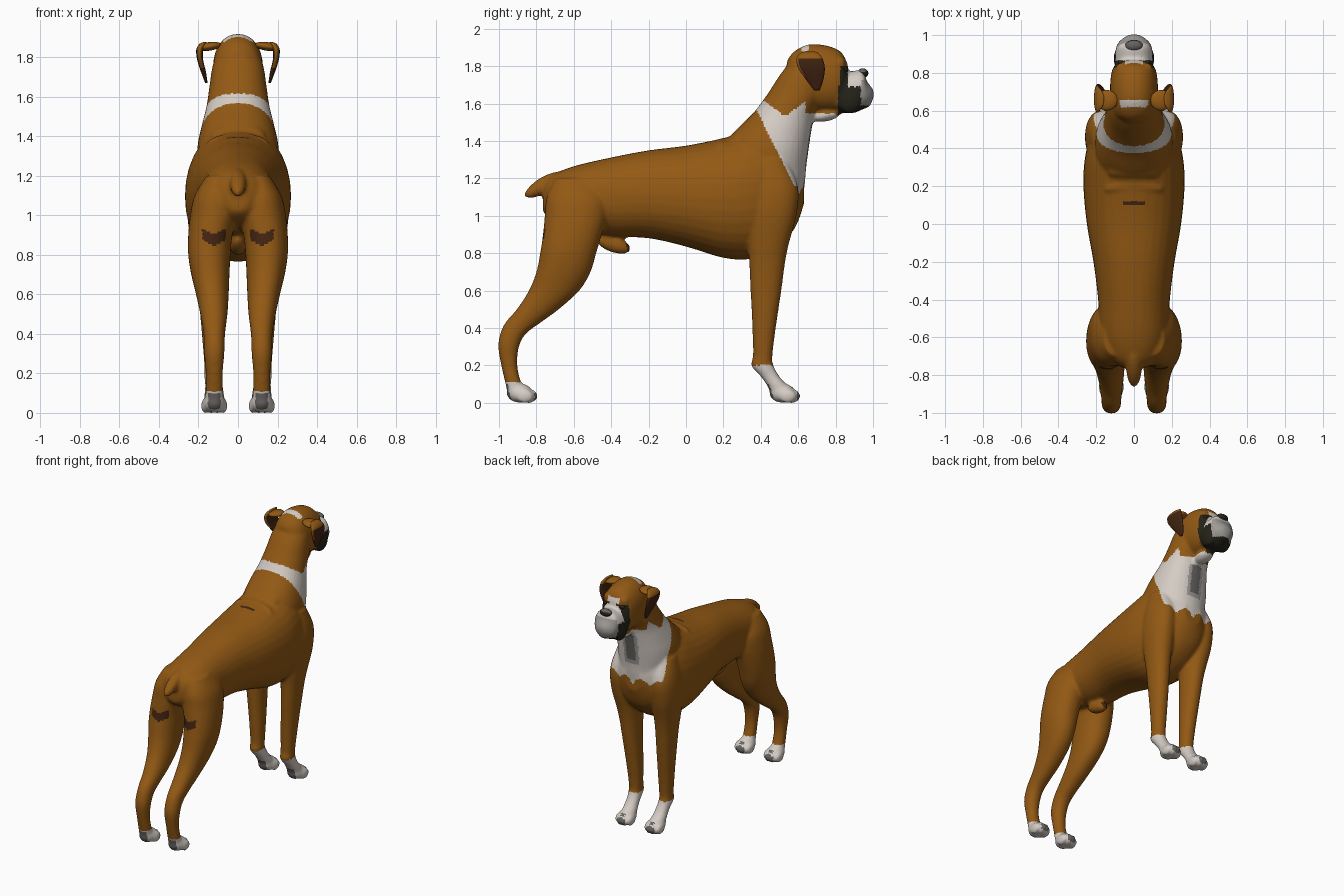
import bpy, bmesh, math
from mathutils import Matrix, Vector

def mat(name, c):
    m = bpy.data.materials.new(name)
    m.diffuse_color = (*c, 1)
    return m

MATS = [mat("fawn coat", (0.29, 0.10, 0.007)), mat("white fur", (0.66, 0.60, 0.55)),
        mat("dark brown", (0.055, 0.018, 0.006)), mat("black mask", (0.018, 0.017, 0.010)),
        mat("grey fur", (0.13, 0.125, 0.12)), mat("light grey fur", (0.34, 0.32, 0.30))]
FAWN, WHITE, BROWN, BLACK, GREY, LIGHT = range(6)

def spline(rows, n=4):
    """Smooth the section table with a Catmull-Rom curve."""
    out = []
    for i in range(len(rows) - 1):
        p = [rows[max(0, min(len(rows) - 1, i + k))] for k in (-1, 0, 1, 2)]
        for s in range(n):
            t = s / n
            out.append([0.5 * (2 * b + (c - a) * t + (2 * a - 5 * b + 4 * c - d) * t * t
                               + (3 * b - a - 3 * c + d) * t ** 3) for a, b, c, d in zip(*p)])
    return out + [list(rows[-1])]

def loft(bm, rows, axis, side=1, seg=32):
    """Oval sections; row = position, low edge, high edge, x centre, half width."""
    rings = []
    for t, lo, hi, xc, hx in spline(rows):
        ring = []
        for k in range(seg):
            a = 2 * math.pi * k / seg
            c, s = math.cos(a), math.sin(a)
            x = side * (xc + hx * math.copysign(abs(c) ** 0.92, c))
            v = (lo + hi) / 2 + (hi - lo) / 2 * math.copysign(abs(s) ** 0.92, s)
            ring.append(bm.verts.new((x, t, v) if axis == 'y' else (x, v, t)))
        rings.append(ring)
    for r, q in zip(rings, rings[1:]):
        for k in range(seg):
            bm.faces.new((r[k], r[(k + 1) % seg], q[(k + 1) % seg], q[k]))
    bm.faces.new(rings[0][::-1])
    bm.faces.new(rings[-1])

def ball(bm, loc, r, tilt=0, tilt_y=0):
    M = (Matrix.Translation(loc) @ Matrix.Rotation(tilt, 4, 'X')
         @ Matrix.Rotation(tilt_y, 4, 'Y') @ Matrix.Diagonal((*r, 1)))
    bmesh.ops.create_uvsphere(bm, u_segments=20, v_segments=12, radius=1, matrix=M)

def finish(bm, name, rule, voxel=None):
    bmesh.ops.recalc_face_normals(bm, faces=bm.faces[:])
    me = bpy.data.meshes.new(name)
    bm.to_mesh(me)
    bm.free()
    ob = bpy.data.objects.new(name, me)
    bpy.context.collection.objects.link(ob)
    if voxel:  # fuse the overlapping volumes into one skin
        m = ob.modifiers.new("fuse", 'REMESH')
        m.mode, m.voxel_size = 'VOXEL', voxel
        m = ob.modifiers.new("soften", 'SMOOTH')
        m.factor, m.iterations = 0.5, 7
        dg = bpy.context.evaluated_depsgraph_get()
        me = bpy.data.meshes.new_from_object(ob.evaluated_get(dg))
        ob.modifiers.clear()
        ob.data = me
    me.materials.clear()
    for m in MATS:
        me.materials.append(m)
    for p in me.polygons:
        p.use_smooth = True
        p.material_index = rule(p.center, p.normal)
    return ob

bm = bmesh.new()
# torso
loft(bm, [(-.765, 1.02, 1.16, 0, .05), (-.72, .98, 1.215, 0, .12), (-.6, .93, 1.265, 0, .175),
          (-.4, .89, 1.312, 0, .19), (-.2, .88, 1.35, 0, .215), (0, .835, 1.375, 0, .25),
          (.2, .775, 1.415, 0, .268), (.35, .77, 1.45, 0, .26), (.48, .83, 1.43, 0, .225),
          (.58, .93, 1.36, 0, .16), (.63, 1.06, 1.25, 0, .07)], 'y')
# neck and chest front
loft(bm, [(1.02, .38, .59, 0, .10), (1.13, .30, .63, 0, .16), (1.25, .2, .642, 0, .20),
          (1.35, .2, .655, 0, .205), (1.45, .26, .67, 0, .185), (1.55, .36, .69, 0, .16),
          (1.65, .435, .74, 0, .145), (1.75, .50, .75, 0, .13), (1.84, .57, .75, 0, .10)], 'z')
# skin folds over the withers
ball(bm, (0, .27, 1.40), (.14, .04, .07), -.5)
ball(bm, (0, .18, 1.36), (.16, .03, .06), -.4)
# skull
loft(bm, [(.54, 1.68, 1.83, 0, .05), (.58, 1.62, 1.88, 0, .105), (.66, 1.57, 1.917, 0, .125),
          (.76, 1.56, 1.908, 0, .125), (.83, 1.58, 1.875, 0, .11), (.865, 1.64, 1.81, 0, .07)], 'y')
# muzzle, chin and throat skin
loft(bm, [(.78, 1.57, 1.74, 0, .09), (.84, 1.55, 1.76, 0, .10), (.90, 1.55, 1.775, 0, .10),
          (.945, 1.57, 1.775, 0, .092), (.967, 1.585, 1.72, 0, .078), (.99, 1.605, 1.69, 0, .05),
          (1.003, 1.63, 1.67, 0, .025)], 'y')
ball(bm, (0, .94, 1.615), (.065, .055, .045))
ball(bm, (0, .75, 1.54), (.055, .08, .035), .2)
# tail stump and sheath
ball(bm, (0, -.76, 1.165), (.042, .12, .042), .55)
ball(bm, (0, -.39, .85), (.042, .10, .045), -.35)

for s in (-1, 1):
    # flews and brows
    ball(bm, (s * .066, .875, 1.625), (.042, .07, .08))
    ball(bm, (s * .06, .825, 1.82), (.04, .03, .03))
    # front leg
    loft(bm, [(1.30, .36, .54, .14, .08), (1.15, .33, .60, .165, .09), (1.0, .32, .59, .165, .092),
              (.85, .33, .55, .155, .08), (.75, .338, .53, .148, .07), (.6, .345, .51, .14, .061),
              (.4, .355, .48, .13, .053), (.25, .358, .462, .125, .046), (.2, .348, .468, .125, .046),
              (.14, .40, .50, .122, .045), (.08, .44, .55, .12, .05), (.02, .46, .56, .12, .045)], 'z', s)
    # rear leg
    loft(bm, [(1.2, -.7, -.5, .09, .07), (1.1, -.745, -.42, .11, .11), (1.0, -.755, -.42, .122, .12),
              (.9, -.765, -.45, .14, .112), (.8, -.78, -.48, .145, .107), (.7, -.8, -.51, .14, .097),
              (.6, -.84, -.57, .13, .083), (.5, -.905, -.68, .122, .069), (.43, -.965, -.775, .12, .058),
              (.37, -.993, -.855, .12, .053), (.3, -1.004, -.893, .12, .051), (.2, -.988, -.902, .12, .043),
              (.1, -.965, -.88, .12, .045), (.03, -.95, -.86, .12, .045)], 'z', s)
    # paws with four toes
    for y in (.515, -.89):
        ball(bm, (s * .12, y, .052), (.058, .07, .052))
        for k, dx in enumerate((-.046, -.016, .016, .046)):
            back = .022 if k in (0, 3) else 0
            ball(bm, (s * (.12 + dx), y + .05 - back, .036), (.021, .048, .038))

def coat(c, n):
    x, y, z = abs(c.x), c.y, c.z
    # socks and toe patches
    if (y > .2 and z < .2) or (y < -.7 and z < .11):
        if abs(x - .12) < .032 and z < .1 and abs(n.y) > .6:
            return GREY
        return WHITE
    # dark patches behind the thighs and on the back
    if y < -.7 and abs(z - .875 - .5 * abs(x - .12)) < .03 and abs(x - .12) < .06 and n.y < -.3:
        return BROWN
    if abs(y - .11) < .01 and x < .06 and z > 1.3:
        return BROWN
    if y > -.36 and y < -.2 and z < .85 and x < .05 and n.y > .5:
        return BROWN
    # nape band
    if .62 < y < .66 and x < .075 and z > 1.86:
        return WHITE
    # muzzle and mask
    if y > .80 and z > 1.535:
        if y > .935 and z < 1.73:
            return BLACK if z < 1.59 else LIGHT
        if y > .865 and z > 1.69:
            return WHITE
        if y > .81 and z < 1.70:
            return BLACK
        if y > .825 and z < 1.80:
            return BLACK
        if x < .05 and 1.805 < z < 1.84:
            return WHITE
        return FAWN
    # bib
    if z > 1.11 + .05 * abs(math.sin(x * 25)) and y > .61 - .5 * (z - 1.1):
        top = 1.53 + .75 * abs(y - .53) if y < .64 else 1.545
        if z < top:
            if y > .6 and n.y > .3 and 1.27 < z < 1.5:
                if x < .04 and z > 1.3:
                    return GREY
                if x < .062:
                    return LIGHT
            return WHITE
    return FAWN

finish(bm, "dog_body", coat, 0.0105)

# ears, nose and eyes
for s, side in ((-1, "left"), (1, "right")):
    bm = bmesh.new()
    loft(bm, [(1.67, .685, .715, .16, .006), (1.73, .64, .735, .176, .013), (1.79, .60, .742, .192, .015),
              (1.84, .59, .73, .193, .018), (1.868, .61, .71, .178, .016), (1.878, .635, .69, .165, .006)],
         'z', s)
    ball(bm, (s * .145, .655, 1.855), (.06, .055, .022), 0, s * .15)
    finish(bm, side + "_ear",
           lambda c, n: FAWN if c.z > 1.835 or (n.y < -.3 and c.z > 1.74) else BROWN)
    bm = bmesh.new()
    ball(bm, (s * .068, .85, 1.785), (.018, .016, .016))
    finish(bm, side + "_eye", lambda c, n: BLACK)
bm = bmesh.new()
ball(bm, (0, .945, 1.762), (.046, .03, .026))
finish(bm, "nose", lambda c, n: GREY if n.z > .5 else BLACK)
